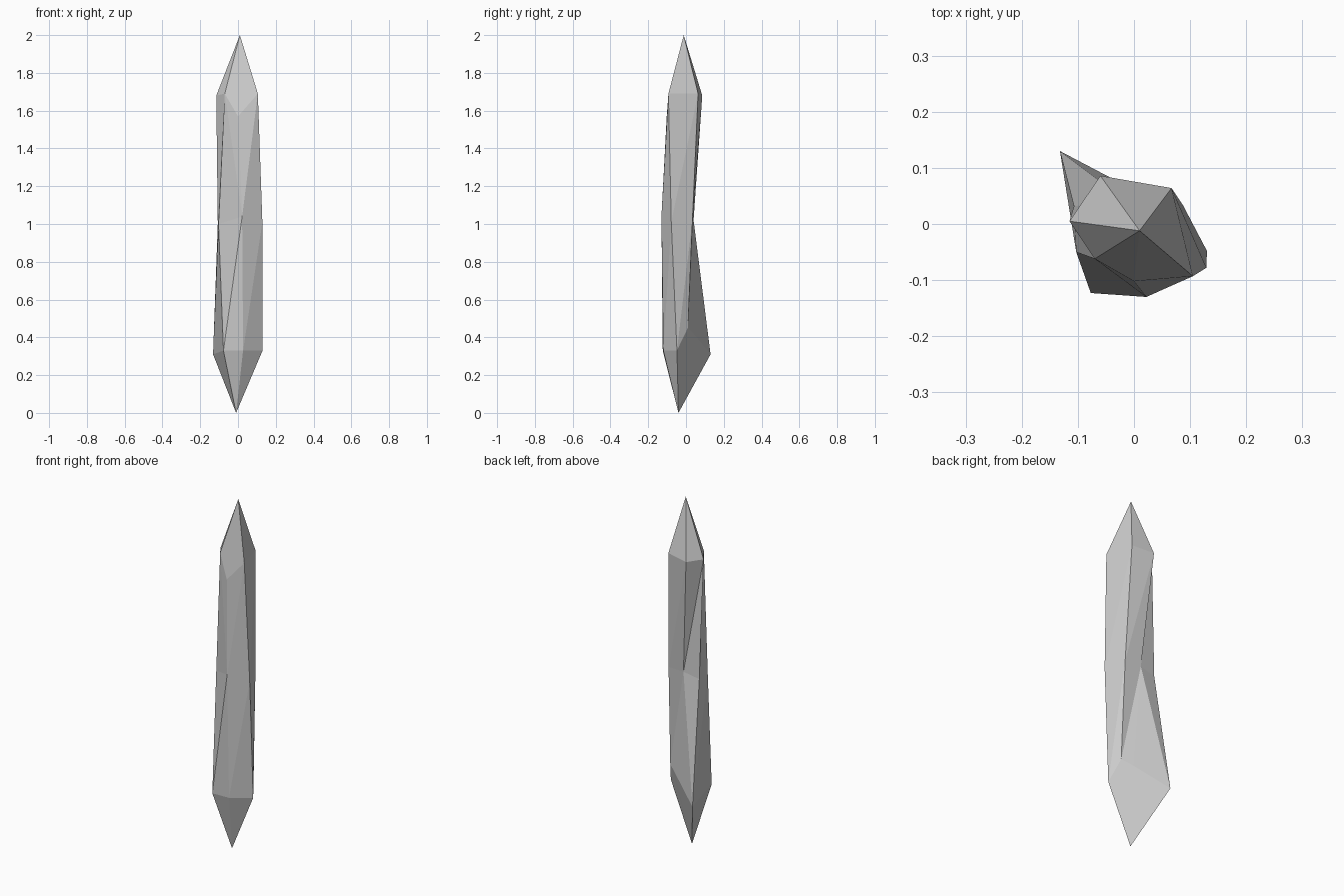
import bpy, bmesh

if "Cube" in bpy.data.objects:
    bpy.data.objects.remove(bpy.data.objects["Cube"])

# Six-sided cross-sections of the shard, counter-clockwise seen from above
LOW = [(-0.077, -0.123, 0.33), (0.027, -0.12, 0.33), (0.13, -0.048, 0.33),
       (0.093, 0.01, 0.45), (0.039, 0.04, 0.42), (-0.132, 0.13, 0.31)]
MID = [(-0.103, -0.05, 1.0), (0.022, -0.13, 1.04), (0.129, -0.078, 1.01),
       (0.087, 0.034, 1.02), (-0.012, 0.04, 1.02), (-0.107, 0.032, 1.0)]
TOP = [(-0.07, -0.062, 1.69), (0.0, -0.102, 1.57), (0.105, -0.093, 1.69),
       (0.067, 0.064, 1.69), (-0.06, 0.086, 1.68), (-0.115, 0.005, 1.68)]

bm = bmesh.new()


def ring(points):
    return [bm.verts.new(p) for p in points]


def bridge(lower, upper, flipped):
    """Join two rings with triangles; 'flipped' lists sides with the other diagonal."""
    for i in range(6):
        j = (i + 1) % 6
        a, b, c, d = lower[i], lower[j], upper[j], upper[i]
        tris = [(a, b, d), (b, c, d)] if i in flipped else [(a, b, c), (a, c, d)]
        for t in tris:
            bm.faces.new(t)


def point_cap(loop, tip):
    """Close a ring with a pointed fan."""
    v = bm.verts.new(tip)
    for i in range(6):
        bm.faces.new((loop[i], loop[(i + 1) % 6], v))


# Shard: two bands of facets and two pointed ends
low, mid, top = ring(LOW), ring(MID), ring(TOP)
bridge(low, mid, {4})
bridge(mid, top, {0})
point_cap(low, (-0.01, -0.04, 0.0))
point_cap(top, (0.01, -0.012, 2.0))
bmesh.ops.recalc_face_normals(bm, faces=bm.faces)

mesh = bpy.data.meshes.new("crystal_shard")
bm.to_mesh(mesh)
bm.free()
bpy.context.collection.objects.link(bpy.data.objects.new("crystal_shard", mesh))
